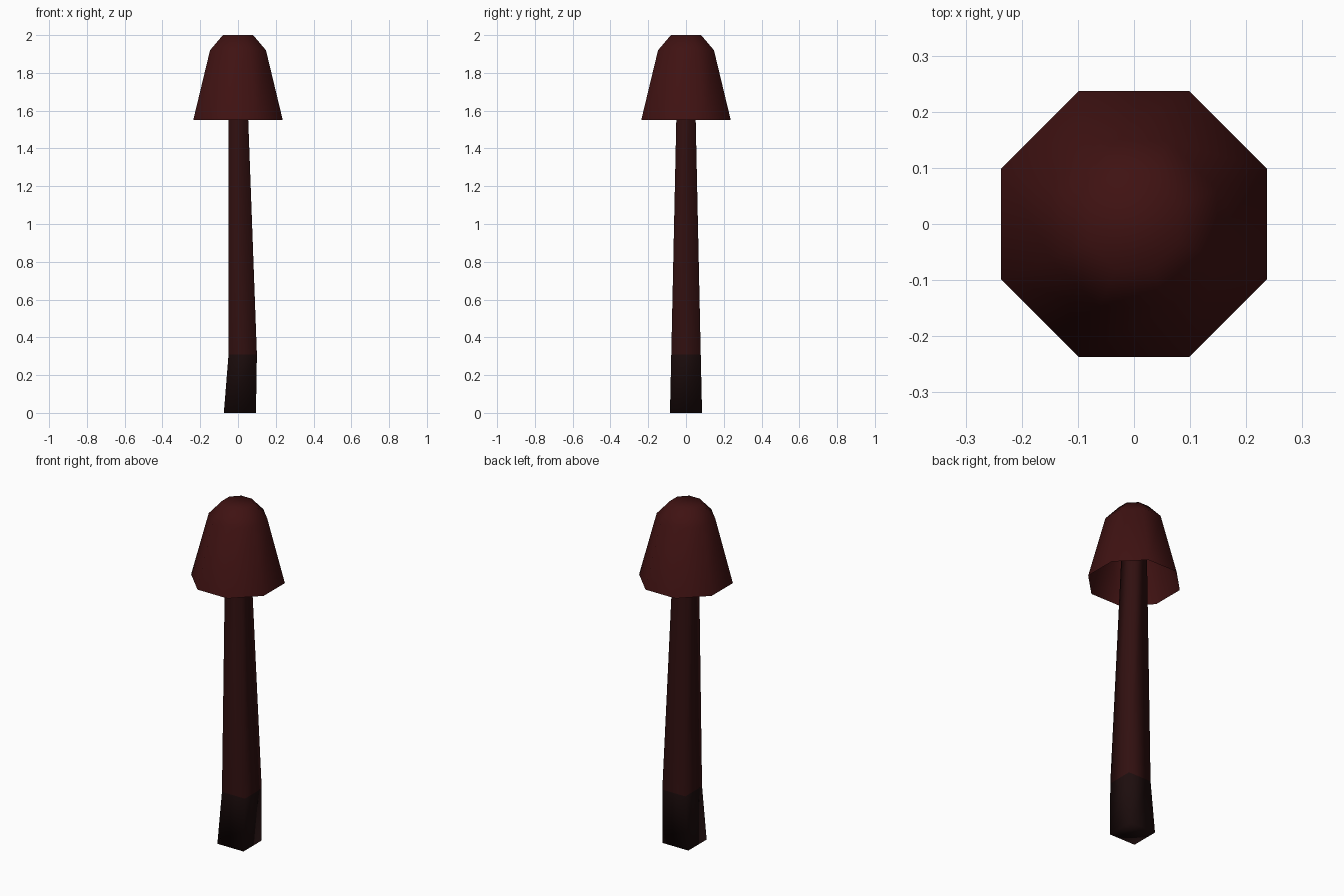
import bpy, bmesh, math

if "Cube" in bpy.data.objects:
    bpy.data.objects.remove(bpy.data.objects["Cube"])


def material(name, rgb):
    mat = bpy.data.materials.new(name)
    mat.diffuse_color = (*rgb, 1)
    mat.use_nodes = True
    mat.node_tree.nodes["Principled BSDF"].inputs["Base Color"].default_value = mat.diffuse_color
    return mat


def loft(name, rings, mats, cap_start=False, cap_end=False):
    """Skin a stack of equal-sized point rings, bottom to top."""
    bm = bmesh.new()
    loops = [[bm.verts.new(p) for p in ring] for ring in rings]
    n = len(loops[0])
    for level, (low, high) in enumerate(zip(loops, loops[1:])):
        for i in range(n):
            j = (i + 1) % n
            face = bm.faces.new((low[i], low[j], high[j], high[i]))
            face.material_index = min(level, len(mats) - 1)
    if cap_start:
        bm.faces.new(loops[0][::-1])
    if cap_end:
        bm.faces.new(loops[-1]).material_index = len(mats) - 1
    for face in bm.faces:
        face.smooth = True
    mesh = bpy.data.meshes.new(name)
    bm.to_mesh(mesh)
    bm.free()
    for mat in mats:
        mesh.materials.append(mat)
    obj = bpy.data.objects.new(name, mesh)
    bpy.context.collection.objects.link(obj)
    return obj


def octagon(half_width, z):
    r = half_width / math.cos(math.pi / 8)
    angles = [math.pi / 8 + i * math.pi / 4 for i in range(8)]
    return [(r * math.cos(a), r * math.sin(a), z) for a in angles]


def rectangle(x0, x1, half_depth, z):
    return [(x0, -half_depth, z), (x1, -half_depth, z),
            (x1, half_depth, z), (x0, half_depth, z)]


cap_red = material("cap_red", (0.05, 0.006, 0.006))
stem_red = material("stem_red", (0.03, 0.005, 0.005))
base_dark = material("base_dark", (0.012, 0.004, 0.004))

# Hollow eight-sided mushroom cap, open underneath
loft("mushroom_cap",
     [octagon(0.237, 1.55), octagon(0.148, 1.92), octagon(0.08, 2.0)],
     [cap_red], cap_end=True)

# Slightly bent square stem that runs up inside the cap
loft("mushroom_stem",
     [rectangle(-0.075, 0.095, 0.085, 0.0),
      rectangle(-0.05, 0.1, 0.078, 0.31),
      rectangle(-0.05, 0.045, 0.046, 1.8)],
     [base_dark, stem_red], cap_start=True)
